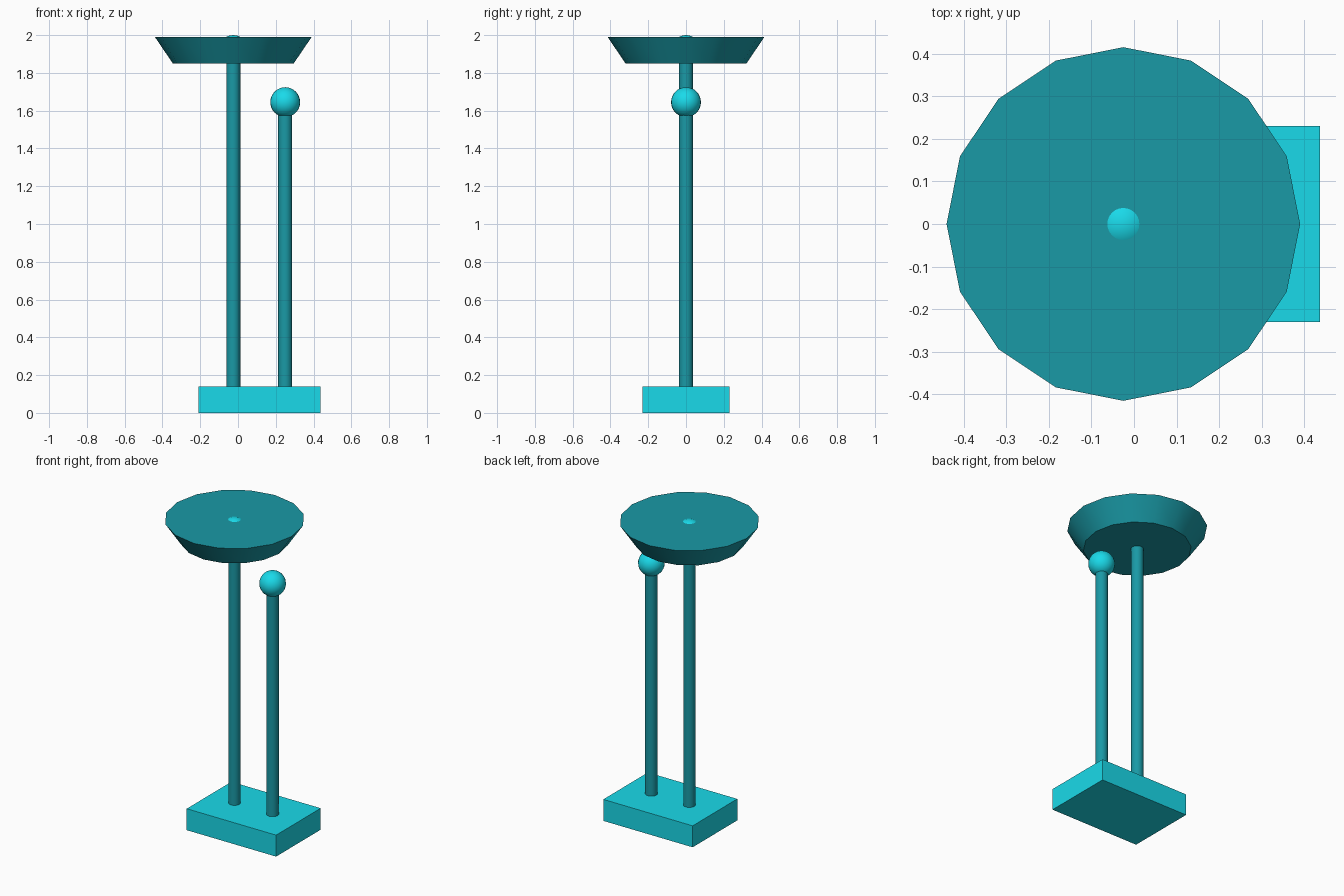
import bpy
from math import radians

if "Cube" in bpy.data.objects:
    bpy.data.objects.remove(bpy.data.objects["Cube"])


def material(name, rgb):
    m = bpy.data.materials.new(name)
    m.diffuse_color = (*rgb, 1)
    m.use_nodes = True
    m.node_tree.nodes["Principled BSDF"].inputs["Base Color"].default_value = m.diffuse_color
    return m


bright = material("bright_cyan", (0.01, 0.70, 0.82))
teal = material("teal", (0.01, 0.32, 0.38))


def finish(name, mat, smooth=True):
    ob = bpy.context.object
    ob.name = name
    ob.data.materials.append(mat)
    if smooth:
        bpy.ops.object.shade_smooth_by_angle(angle=radians(35))
    return ob


def frustum(name, x, z0, z1, r0, r1, mat, turn=0):
    bpy.ops.mesh.primitive_cone_add(vertices=16, radius1=r0, radius2=r1, depth=z1 - z0,
                                    location=(x, 0, (z0 + z1) / 2), rotation=(0, 0, turn))
    return finish(name, mat)


def ball(name, x, z, r):
    bpy.ops.mesh.primitive_uv_sphere_add(segments=24, ring_count=16, radius=r, location=(x, 0, z))
    return finish(name, bright)


POST_X, ROD_X, POST_R = -0.025, 0.25, 0.037

# Base block
bpy.ops.mesh.primitive_cube_add(size=1, location=(0.1135, 0, 0.07))
bpy.context.object.scale = (0.645, 0.46, 0.14)
bpy.ops.object.transform_apply(location=False, rotation=False, scale=True)
finish("base", bright, smooth=False)

# Tall post carrying the dish, with the ball just breaking its top surface
frustum("dish_post", POST_X, 0.13, 1.87, POST_R, POST_R, teal)
frustum("dish", POST_X, 1.85, 1.99, 0.32, 0.415, teal)
ball("dish_ball", POST_X, 1.921, 0.079)

# Shorter post with the ball on its tip
frustum("ball_post", ROD_X, 0.13, 1.60, POST_R, POST_R, teal)
ball("tip_ball", ROD_X, 1.645, 0.079)
